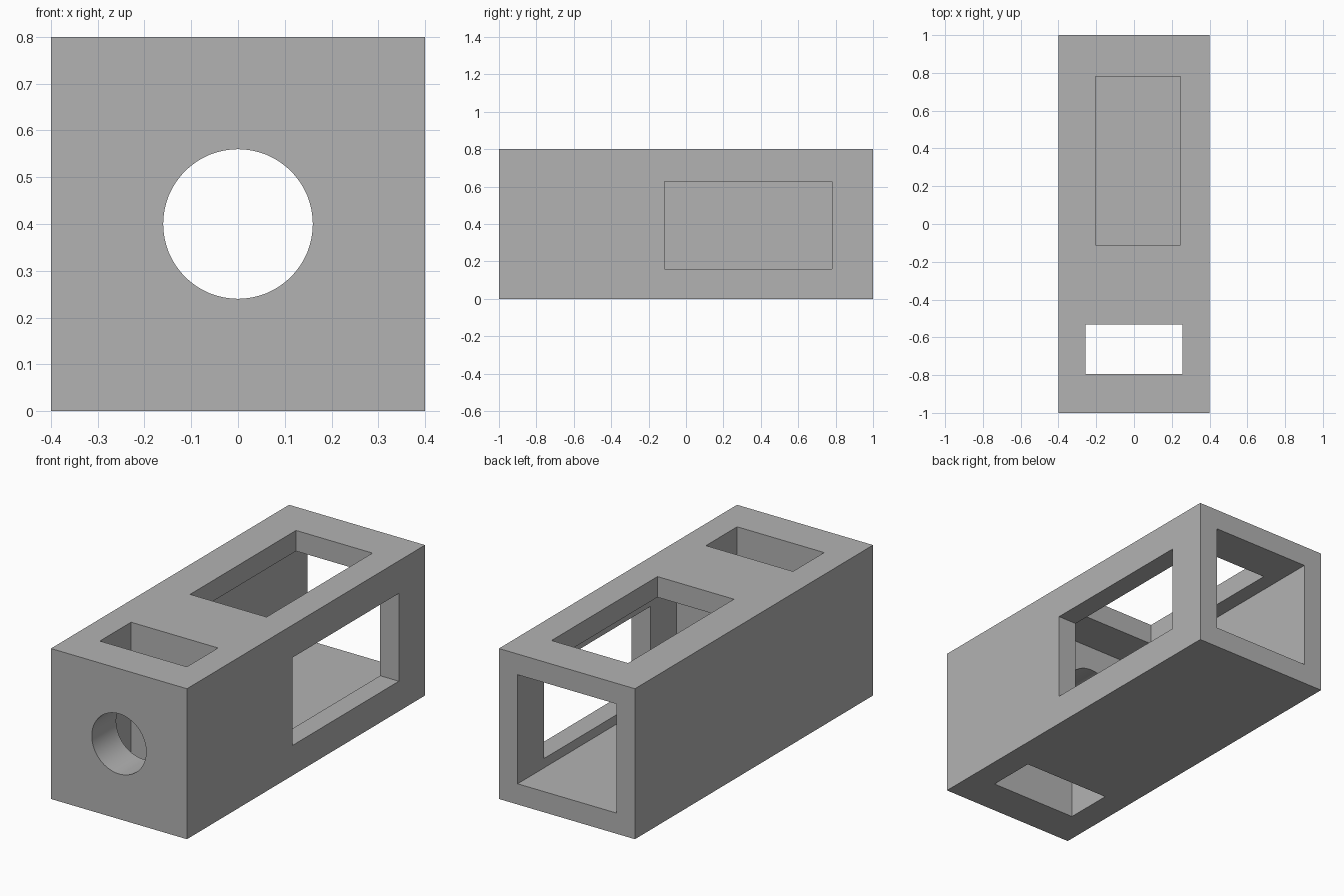
import bpy
import math

# Remove the default cube
default = bpy.data.objects.get("Cube")
if default:
    bpy.data.objects.remove(default, do_unlink=True)

grey = bpy.data.materials.new("plain grey")
grey.use_nodes = True
colour = (0.45, 0.45, 0.45, 1)
grey.diffuse_color = colour
grey.node_tree.nodes["Principled BSDF"].inputs["Base Color"].default_value = colour


def box(name, x, y, z):
    """Box spanning the given (min, max) ranges."""
    bpy.ops.mesh.primitive_cube_add(size=1)
    obj = bpy.context.object
    obj.name = name
    obj.location = [(a + b) / 2 for a, b in (x, y, z)]
    obj.scale = [b - a for a, b in (x, y, z)]
    bpy.ops.object.transform_apply(location=True, rotation=False, scale=True)
    obj.data.materials.append(grey)
    return obj


# Solid body
body = box("housing", (-0.4, 0.4), (-1, 1), (0, 0.8))

# Openings: rear chamber, top window, side window, vertical slot
cutters = [
    box("chamber_cutter", (-0.29, 0.29), (-0.335, 1.1), (0.11, 0.69)),
    box("top_window_cutter", (-0.205, 0.245), (-0.11, 0.78), (0.4, 0.9)),
    box("side_window_cutter", (0.1, 0.5), (-0.115, 0.78), (0.16, 0.627)),
    box("slot_cutter", (-0.256, 0.256), (-0.795, -0.533), (-0.1, 0.9)),
]

# Round bore from the front face into the chamber
bpy.ops.mesh.primitive_cylinder_add(vertices=64, radius=0.16, depth=0.9,
                                    location=(0, -0.65, 0.4),
                                    rotation=(math.pi / 2, 0, 0))
bore = bpy.context.object
bore.name = "bore_cutter"
bore.data.materials.append(grey)
cutters.append(bore)

for cutter in cutters:
    cutter.hide_render = True
    cut = body.modifiers.new(cutter.name, "BOOLEAN")
    cut.operation = "DIFFERENCE"
    cut.solver = "EXACT"
    cut.object = cutter

# Bake the cuts and drop the cutters
bpy.context.view_layer.update()
graph = bpy.context.evaluated_depsgraph_get()
mesh = bpy.data.meshes.new_from_object(body.evaluated_get(graph))
body.modifiers.clear()
body.data = mesh
for cutter in cutters:
    bpy.data.objects.remove(cutter, do_unlink=True)

# Smooth bore, crisp edges elsewhere
bpy.ops.object.select_all(action="DESELECT")
body.select_set(True)
bpy.context.view_layer.objects.active = body
bpy.ops.object.shade_smooth_by_angle(angle=math.radians(30))
